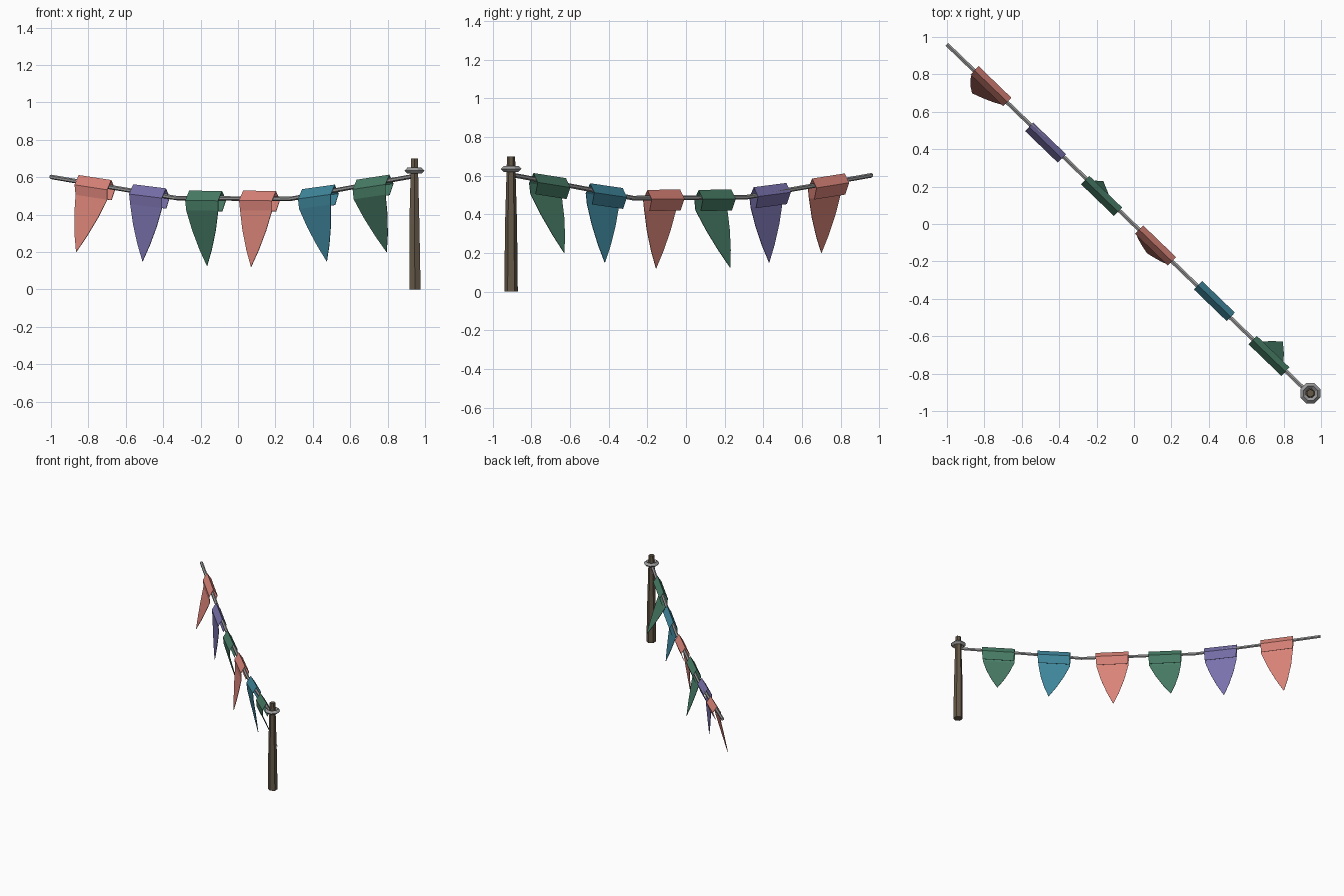
import bpy, bmesh, math
from mathutils import Vector

if "Cube" in bpy.data.objects:
    bpy.data.objects.remove(bpy.data.objects["Cube"])


def material(name, rgb):
    m = bpy.data.materials.new(name)
    m.diffuse_color = (*rgb, 1)
    m.use_nodes = True
    m.node_tree.nodes["Principled BSDF"].inputs["Base Color"].default_value = m.diffuse_color
    return m


PINK = material("pink cloth", (0.70, 0.23, 0.19))
PURPLE = material("purple cloth", (0.19, 0.165, 0.41))
GREEN = material("green cloth", (0.065, 0.205, 0.135))
BLUE = material("blue cloth", (0.05, 0.24, 0.33))
ROPE = material("grey rope", (0.33, 0.33, 0.33))
WOOD = material("brown wood", (0.13, 0.10, 0.065))


def make_object(name, bm, mat):
    bmesh.ops.recalc_face_normals(bm, faces=bm.faces)
    me = bpy.data.meshes.new(name)
    bm.to_mesh(me)
    bm.free()
    me.materials.append(mat)
    ob = bpy.data.objects.new(name, me)
    bpy.context.collection.objects.link(ob)
    return ob


def loft(name, rings, mat, closed=False):
    """Skin equal-sized rings of points; closed joins last ring to first."""
    bm = bmesh.new()
    vs = [[bm.verts.new(p) for p in r] for r in rings]
    n = len(vs[0])
    for i in range(len(vs) if closed else len(vs) - 1):
        a, b = vs[i], vs[(i + 1) % len(vs)]
        for j in range(n):
            bm.faces.new((a[j], a[(j + 1) % n], b[(j + 1) % n], b[j]))
    if not closed:
        bm.faces.new(vs[0])
        bm.faces.new(vs[-1])
    return make_object(name, bm, mat)


def circle(c, r, n, e1, e2):
    return [c + r * (math.cos(2 * math.pi * (k + .5) / n) * e1
                     + math.sin(2 * math.pi * (k + .5) / n) * e2) for k in range(n)]


X, Y, Z = Vector((1, 0, 0)), Vector((0, 1, 0)), Vector((0, 0, 1))
ALONG = Vector((1, -0.964, 0)).normalized()
BACK = Vector((0.964, 1, 0)).normalized()

# Sagging rope, running diagonally
SAG = [(-1, .602), (-.67, .545), (-.33, .489), (0, .486), (.28, .484),
       (.5, .526), (.75, .572), (.935, .605)]
loft("rope", [circle(Vector((x, -.964 * x - .004, z)), .012, 6, BACK, Z)
              for x, z in SAG], ROPE)

# Tapered post with a ring near its top
PX, PY = .943, -.905
loft("post", [circle(Vector((PX + dx, PY, z)), r, 6, X, Y)
              for z, r, dx in ((0, .035, .003), (.35, .031, 0), (.7, .021, 0))], WOOD)
ring = []
for k in range(8):
    a = 2 * math.pi * (k + .5) / 8
    out = Vector((math.cos(a), math.sin(a), 0))
    ring.append([Vector((PX, PY, .635)) + out * (.041 + dr) + Z * dz
                 for dr, dz in ((.017, 0), (0, .016), (-.017, 0), (0, -.016))])
loft("post_ring", ring, ROPE, closed=True)

# Pennants folded over the rope: (offset back, height, half length)
FOLD = [(.008, -.068, .116), (.03, -.008, .122), (0, .039, .122),
        (-.03, -.012, .122), (-.026, -.065, .118)]


def pennant(i, centre, slope, tip, mat):
    c, tip = Vector(centre), Vector(tip)
    u = (ALONG + Z * slope).normalized()
    rows = [[c + BACK * n + Z * h + u * (s * half) for s in (-1, 1)]
            for n, h, half in FOLD]
    # slightly bulging rows down to the point
    left, right = rows[-1]
    for t in (.35, .7):
        bulge = ALONG * (.012 * t * (1 - t) * 4)
        rows.append([left.lerp(tip, t) - bulge, right.lerp(tip, t) + bulge])
    bm = bmesh.new()
    vs = [[bm.verts.new(p) for p in r] for r in rows]
    for a, b in zip(vs, vs[1:]):
        bm.faces.new((a[0], a[1], b[1], b[0]))
    bm.faces.new((vs[-1][0], vs[-1][1], bm.verts.new(tip)))
    ob = make_object(f"pennant_{i}", bm, mat)
    mod = ob.modifiers.new("cloth thickness", "SOLIDIFY")
    mod.thickness = .003
    mod.offset = 0


FLAGS = [
    ((-.765, .737, .558), -.11, (-.865, .70, .20), PINK),
    ((-.473, .435, .511), -.09, (-.51, .43, .15), PURPLE),
    ((-.173, .150, .487), -.01, (-.165, .228, .125), GREEN),
    ((.115, -.115, .487), -.01, (.07, -.155, .12), PINK),
    ((.43, -.412, .508), .10, (.475, -.42, .15), BLUE),
    ((.722, -.705, .560), .11, (.795, -.63, .20), GREEN),
]
for i, f in enumerate(FLAGS, 1):
    pennant(i, *f)
